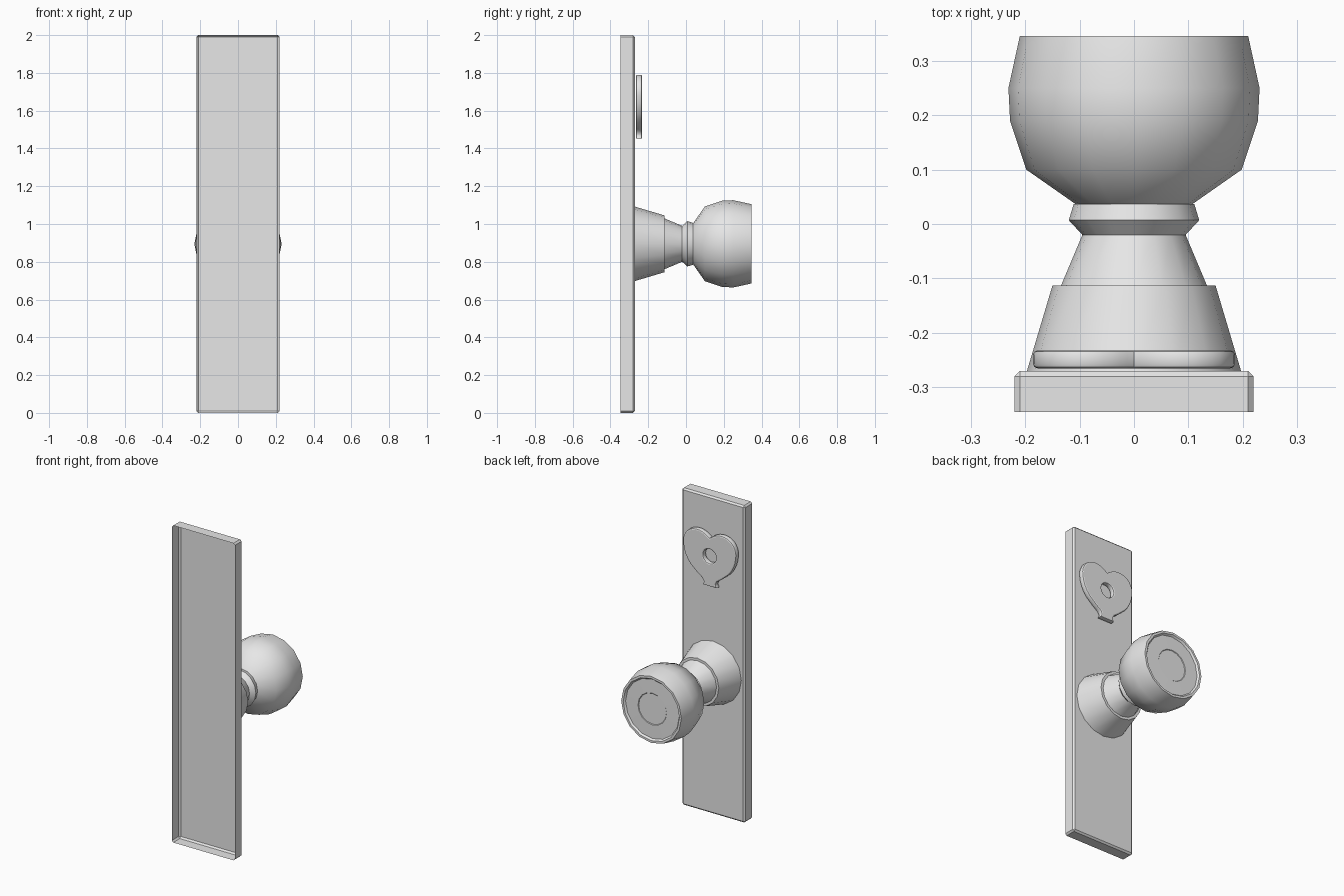
import bpy, bmesh, math
from mathutils import Matrix, Vector

if "Cube" in bpy.data.objects:
    bpy.data.objects.remove(bpy.data.objects["Cube"])

metal = bpy.data.materials.new("grey_metal")
metal.diffuse_color = (0.8, 0.8, 0.8, 1)
metal.use_nodes = True
metal.node_tree.nodes["Principled BSDF"].inputs["Base Color"].default_value = metal.diffuse_color
AXIS_Z = 0.895   # height of the knob axis
SIDES = 16


def finish(obj, angle=None):
    obj.data.materials.clear()
    obj.data.materials.append(metal)
    bpy.ops.object.select_all(action='DESELECT')
    obj.select_set(True)
    bpy.context.view_layer.objects.active = obj
    if angle:
        bpy.ops.object.shade_smooth_by_angle(angle=math.radians(angle))


def add_bmesh(name, bm, angle=None):
    mesh = bpy.data.meshes.new(name)
    bm.to_mesh(mesh)
    bm.free()
    obj = bpy.data.objects.new(name, mesh)
    bpy.context.collection.objects.link(obj)
    finish(obj, angle)
    return obj


def lathe(name, profile, angle=35):
    """Revolve (radius, y) points around the knob axis."""
    bm = bmesh.new()
    verts = [bm.verts.new((r, y, AXIS_Z)) for r, y in profile]
    edges = [bm.edges.new(pair) for pair in zip(verts, verts[1:])]
    bmesh.ops.spin(bm, geom=verts + edges, cent=(0, 0, AXIS_Z), axis=(0, 1, 0),
                   angle=math.tau, steps=SIDES, use_duplicate=False)
    bmesh.ops.remove_doubles(bm, verts=bm.verts, dist=0.0005)
    bmesh.ops.recalc_face_normals(bm, faces=bm.faces)
    return add_bmesh(name, bm, angle)


# Back plate: shallow chamfered tray, open at the front
bm = bmesh.new()
bmesh.ops.create_cube(bm, size=1, matrix=Matrix.Translation((0, -0.308, 1))
                      @ Matrix.Diagonal((0.44, 0.075, 2, 1)))
open_face = [f for f in bm.faces if f.normal.y < -0.5]
bmesh.ops.delete(bm, geom=open_face, context='FACES')
bmesh.ops.bevel(bm, geom=[e for e in bm.edges if not e.is_boundary],
                offset=0.01, segments=1, affect='EDGES')
add_bmesh("back_plate", bm)

# Flared rose, neck and collar
lathe("rose", [(0.197, -0.2705), (0.15, -0.113), (0.13, -0.113)])
lathe("neck", [(0.135, -0.115), (0.095, -0.02)])
lathe("collar", [(0.095, -0.02), (0.12, 0.007), (0.111, 0.037)], 50)

# Rounded knob with a shallow dished end
lathe("knob", [(0.108, 0.037), (0.198, 0.1), (0.228, 0.19), (0.231, 0.25),
               (0.21, 0.346), (0.196, 0.346), (0.187, 0.335),
               (0.1, 0.336), (0.097, 0.333), (0, 0.333)], 42)

# Heart-shaped keyhole cover: (x, z, sharp corner)
half = [(0.0, 1.755, True), (0.04, 1.78, False), (0.09, 1.79, False),
        (0.145, 1.772, False), (0.178, 1.73, False), (0.185, 1.68, False),
        (0.152, 1.58, False), (0.085, 1.515, False), (0.042, 1.475, False),
        (0.05, 1.45, True)]
outline = half + [(-x, z, s) for x, z, s in reversed(half[1:])]
curve = bpy.data.curves.new("keyhole_cover", 'CURVE')
curve.dimensions = '2D'
curve.fill_mode = 'BOTH'
curve.extrude = 0.0085
curve.bevel_depth = 0.008
curve.bevel_resolution = 1
curve.offset = -0.008
curve.resolution_u = 3
spline = curve.splines.new('BEZIER')
spline.bezier_points.add(len(outline) - 1)
for p, (x, z, sharp) in zip(spline.bezier_points, outline):
    p.co = (x, z, 0)
    p.handle_left_type = p.handle_right_type = 'VECTOR' if sharp else 'AUTO'
spline.use_cyclic_u = True

# Round key opening
hole = curve.splines.new('POLY')
hole.points.add(SIDES - 1)
for i, p in enumerate(hole.points):
    a = -math.tau * i / SIDES
    p.co = (0.045 * math.cos(a), 1.64 + 0.045 * math.sin(a), 0, 1)
hole.use_cyclic_u = True

cover = bpy.data.objects.new("keyhole_cover", curve)
bpy.context.collection.objects.link(cover)
cover.location.y = -0.249
cover.rotation_euler.x = math.pi / 2
cover.select_set(True)
bpy.context.view_layer.objects.active = cover
bpy.ops.object.select_all(action='DESELECT')
cover.select_set(True)
bpy.ops.object.convert(target='MESH')
finish(bpy.context.view_layer.objects.active, 35)
